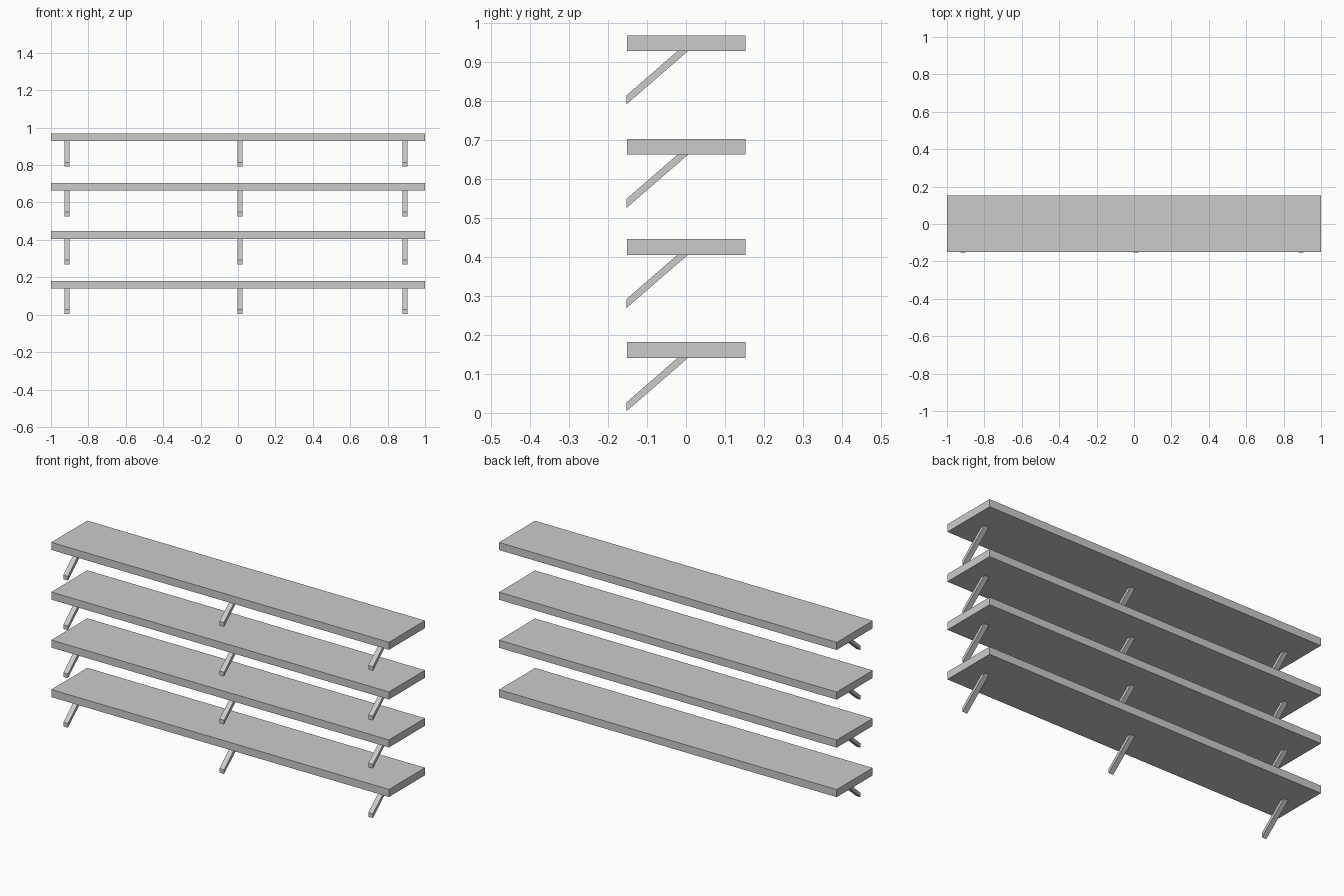
import bpy

if "Cube" in bpy.data.objects:
    bpy.data.objects.remove(bpy.data.objects["Cube"])

# Underside height of each shelf board, and the bracket centres along x
SHELF_BOTTOMS = [0.141, 0.406, 0.663, 0.929]
BRACKET_X = [-0.914, 0.011, 0.893]
THICK = 0.0405
BRACKET_WIDTH = 0.027

# Slanted strut side profile (y, z relative to the shelf underside)
STRUT = [(-0.153, -0.137), (0.005, 0.0), (-0.022, 0.0), (-0.153, -0.114)]


def extrude_x(name, profile, x0, x1, z):
    """Prism with a (y, z) profile running from x0 to x1."""
    n = len(profile)
    verts = [(x, y, z + h) for x in (x0, x1) for y, h in profile]
    faces = [tuple(reversed(range(n))), tuple(range(n, 2 * n))]
    faces += [(i, (i + 1) % n, n + (i + 1) % n, n + i) for i in range(n)]
    mesh = bpy.data.meshes.new(name)
    mesh.from_pydata(verts, [], faces)
    mesh.update()
    obj = bpy.data.objects.new(name, mesh)
    bpy.context.collection.objects.link(obj)
    return obj


BOARD = [(-0.151, 0.0), (0.153, 0.0), (0.153, THICK), (-0.151, THICK)]

for level, z in enumerate(SHELF_BOTTOMS, 1):
    # Shelf board
    extrude_x(f"shelf_board_{level}", BOARD, -1.0, 1.0, z)
    # Three diagonal brackets under the board
    for side, x in zip(("left", "middle", "right"), BRACKET_X):
        extrude_x(f"shelf_bracket_{level}_{side}", STRUT,
                  x - BRACKET_WIDTH / 2, x + BRACKET_WIDTH / 2, z)
